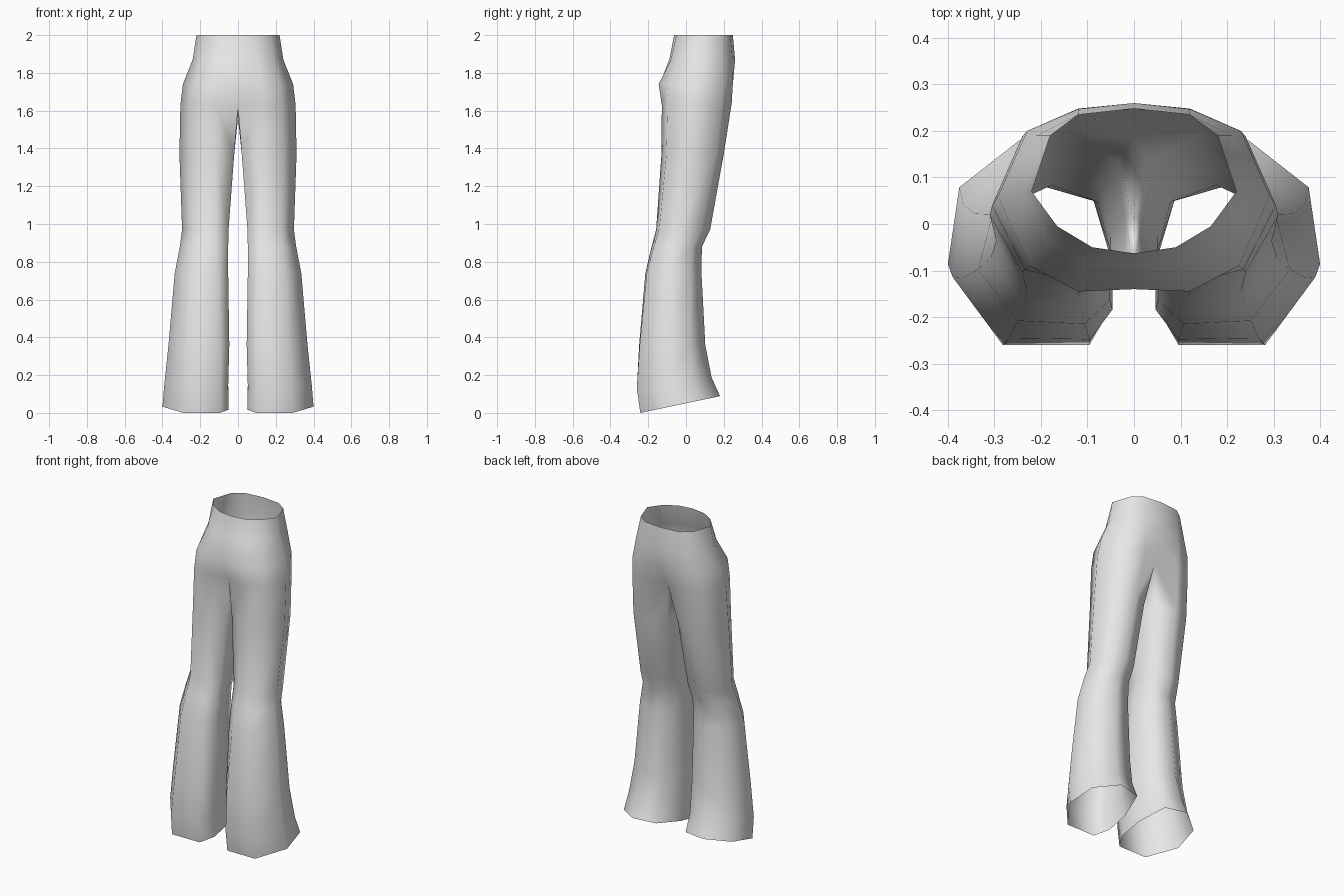
import bpy, bmesh

if "Cube" in bpy.data.objects:
    bpy.data.objects.remove(bpy.data.objects["Cube"])

# Hip rings, right half: (z, points from centre front round the side to centre back)
HIPS = [
    (2.00, [(0, -.063), (.09, -.05), (.165, -.005), (.22, .07), (.18, .19), (.12, .235), (0, .248)]),
    (1.87, [(0, -.088), (.105, -.08), (.19, -.03), (.24, .065), (.21, .19), (.12, .247), (0, .26)]),
    (1.74, [(0, -.14), (.12, -.145), (.225, -.09), (.292, .06), (.23, .2), (.12, .248), (0, .245)]),
]
# Ring where the leg splits off: seven hip points, then the crotch point
SPLIT = [(0, -.09, 1.62), (.12, -.128, 1.63), (.235, -.098, 1.63), (.305, .04, 1.63),
         (.24, .188, 1.63), (.12, .242, 1.64), (0, .185, 1.63), (0, .01, 1.56)]

# Leg cross-sections in unit width and depth, for thigh and hem
THIGH = [(0, .13), (.34, 0), (.76, .08), (1, .45), (.8, .88), (.42, 1), (.06, .8), (0, .45)]
HEM = [(0, .19), (.13, 0), (.68, 0), (1, .37), (.93, .76), (.56, 1), (.15, .93), (0, .52)]

# Leg rings: z at front, inner x, outer x, front y, back y, blend to hem, tilt
LEG = [
    (1.37, .020, .310, -.130, .200, .0, 0),
    (0.97, .050, .296, -.158, .128, .3, 0),
    (0.88, .052, .308, -.182, .084, .5, 0),
    (0.74, .052, .335, -.215, .082, .7, 0),
    (0.36, .046, .368, -.248, .102, .9, 0),
    (0.13, .052, .390, -.260, .135, 1., .15),
    (0.00, .050, .400, -.242, .180, 1., .21),
]


def leg_ring(z, x0, x1, y0, y1, blend, tilt):
    ring = []
    for (ua, va), (ub, vb) in zip(THIGH, HEM):
        u, v = ua + (ub - ua) * blend, va + (vb - va) * blend
        y = y0 + (y1 - y0) * v
        ring.append((x0 + (x1 - x0) * u, y, z + tilt * (y - y0)))
    return ring


def bridge(bm, upper, lower, count):
    for i in range(count):
        j = (i + 1) % len(lower)
        bm.faces.new((lower[i], lower[j], upper[j], upper[i]))


bm = bmesh.new()
rings = [[bm.verts.new((x, y, z)) for x, y in pts] for z, pts in HIPS]
rings.append([bm.verts.new(p) for p in SPLIT])
rings += [[bm.verts.new(p) for p in leg_ring(*row)] for row in LEG]

# Half rings over the hips, closed rings down the leg
for k in range(len(rings) - 1):
    bridge(bm, rings[k], rings[k + 1], 6 if k < len(HIPS) else 8)

mesh = bpy.data.meshes.new("flared_trousers")
bm.to_mesh(mesh)
bm.free()
mesh.shade_smooth()

trousers = bpy.data.objects.new("flared_trousers", mesh)
bpy.context.collection.objects.link(trousers)

# Mirror to the other leg, welded along the centre seam
mirror = trousers.modifiers.new("mirror", 'MIRROR')
mirror.use_axis = (True, False, False)
mirror.use_clip = True
mirror.merge_threshold = 0.001

cloth = bpy.data.materials.new("light_grey_cloth")
cloth.diffuse_color = (0.8, 0.8, 0.8, 1)
cloth.use_nodes = True
cloth.node_tree.nodes["Principled BSDF"].inputs["Base Color"].default_value = cloth.diffuse_color
mesh.materials.append(cloth)
